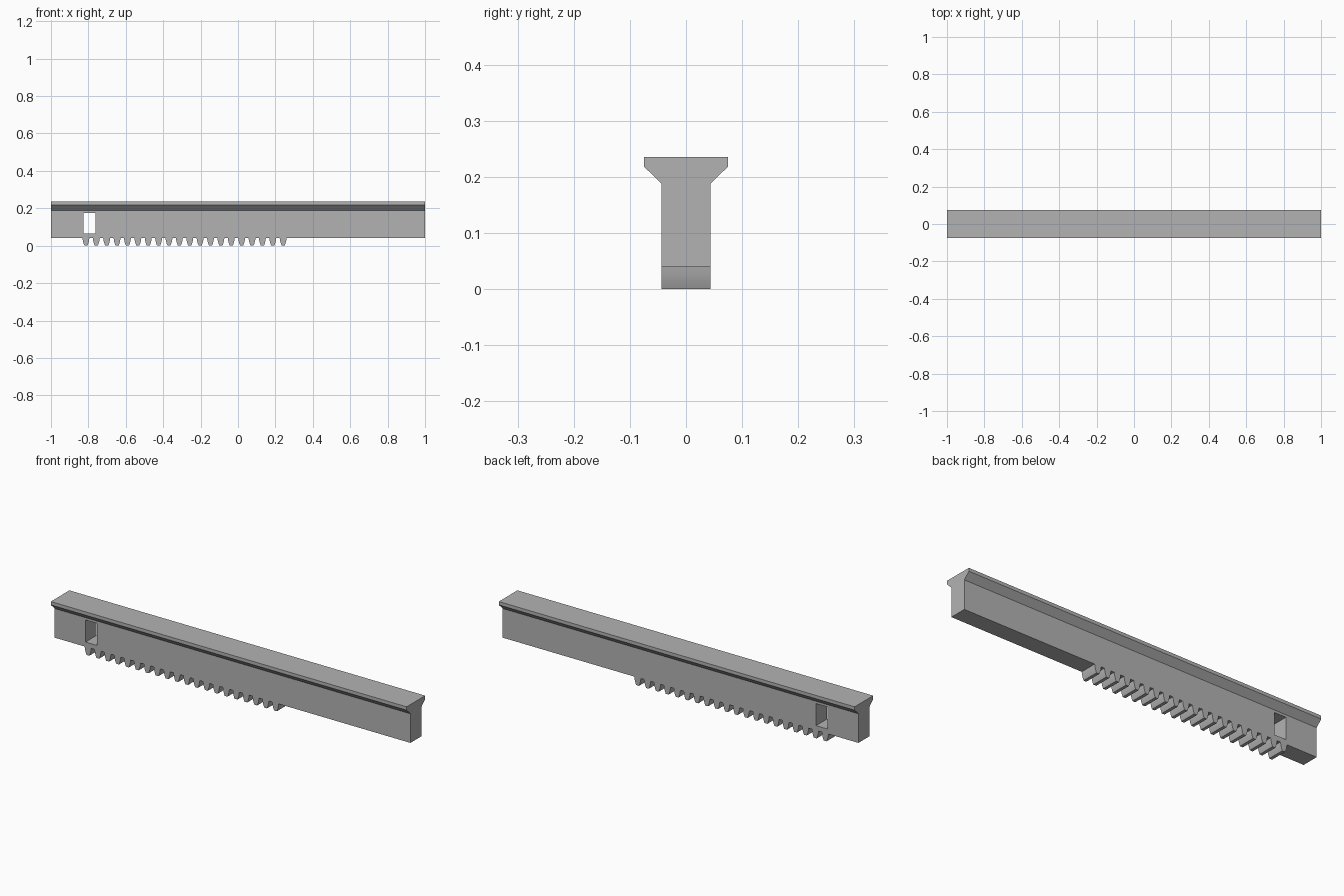
import bpy
import bmesh

old = bpy.data.objects.get("Cube")
if old:
    bpy.data.objects.remove(old, do_unlink=True)

grey = bpy.data.materials.new("plain grey")
grey.use_nodes = True
colour = (0.45, 0.45, 0.45, 1)
grey.diffuse_color = colour
grey.node_tree.nodes["Principled BSDF"].inputs["Base Color"].default_value = colour

STEM = 0.044      # half thickness of the web
ROOT = 0.04       # underside of the bar, where the teeth begin
TEETH = 20
PITCH = 0.0555
FIRST = -0.813


def extrude(bm, points, offset):
    """Close a profile into a prism along the offset."""
    face = bm.faces.new([bm.verts.new(p) for p in points])
    new = bmesh.ops.extrude_face_region(bm, geom=[face])["geom"]
    verts = [v for v in new if isinstance(v, bmesh.types.BMVert)]
    bmesh.ops.translate(bm, verts=verts, vec=offset)


def finish(bm, name):
    bmesh.ops.recalc_face_normals(bm, faces=bm.faces)
    mesh = bpy.data.meshes.new(name)
    bm.to_mesh(mesh)
    bm.free()
    obj = bpy.data.objects.new(name, mesh)
    bpy.context.collection.objects.link(obj)
    mesh.materials.append(grey)
    return obj


def mirrored(half):
    """Full outline from the right half, listed bottom to top."""
    return half + [(-a, z) for a, z in reversed(half)]


def select_only(obj):
    bpy.ops.object.select_all(action="DESELECT")
    obj.select_set(True)
    bpy.context.view_layer.objects.active = obj


# Bar with a flared top flange
bm = bmesh.new()
section = mirrored([(STEM, ROOT), (STEM, 0.188), (0.0745, 0.218), (0.0745, 0.235)])
extrude(bm, [(-1, y, z) for y, z in section], (2, 0, 0))
bar = finish(bm, "flanged_bar")

# Rectangular slot through the web
bm = bmesh.new()
slot = [(-0.826, 0.064), (-0.762, 0.064), (-0.762, 0.176), (-0.826, 0.176)]
extrude(bm, [(x, -0.1, z) for x, z in slot], (0, 0.2, 0))
cutter = finish(bm, "slot_cutter")
cutter.hide_render = True
cut = bar.modifiers.new("slot", "BOOLEAN")
cut.operation = "DIFFERENCE"
cut.solver = "EXACT"
cut.object = cutter
select_only(bar)
bpy.ops.object.modifier_apply(modifier=cut.name)
bpy.data.objects.remove(cutter, do_unlink=True)

# Row of gear teeth with rounded flanks
bm = bmesh.new()
tooth = mirrored([(0.008, 0), (0.0112, 0.008), (0.0142, 0.017),
                  (0.0166, 0.027), (0.0185, ROOT)])
for i in range(TEETH):
    x0 = FIRST + i * PITCH
    extrude(bm, [(x0 + x, -STEM, z) for x, z in tooth], (0, 2 * STEM, 0))
teeth = finish(bm, "rack_teeth")
select_only(teeth)
bpy.ops.object.shade_smooth_by_angle(angle=0.5)
